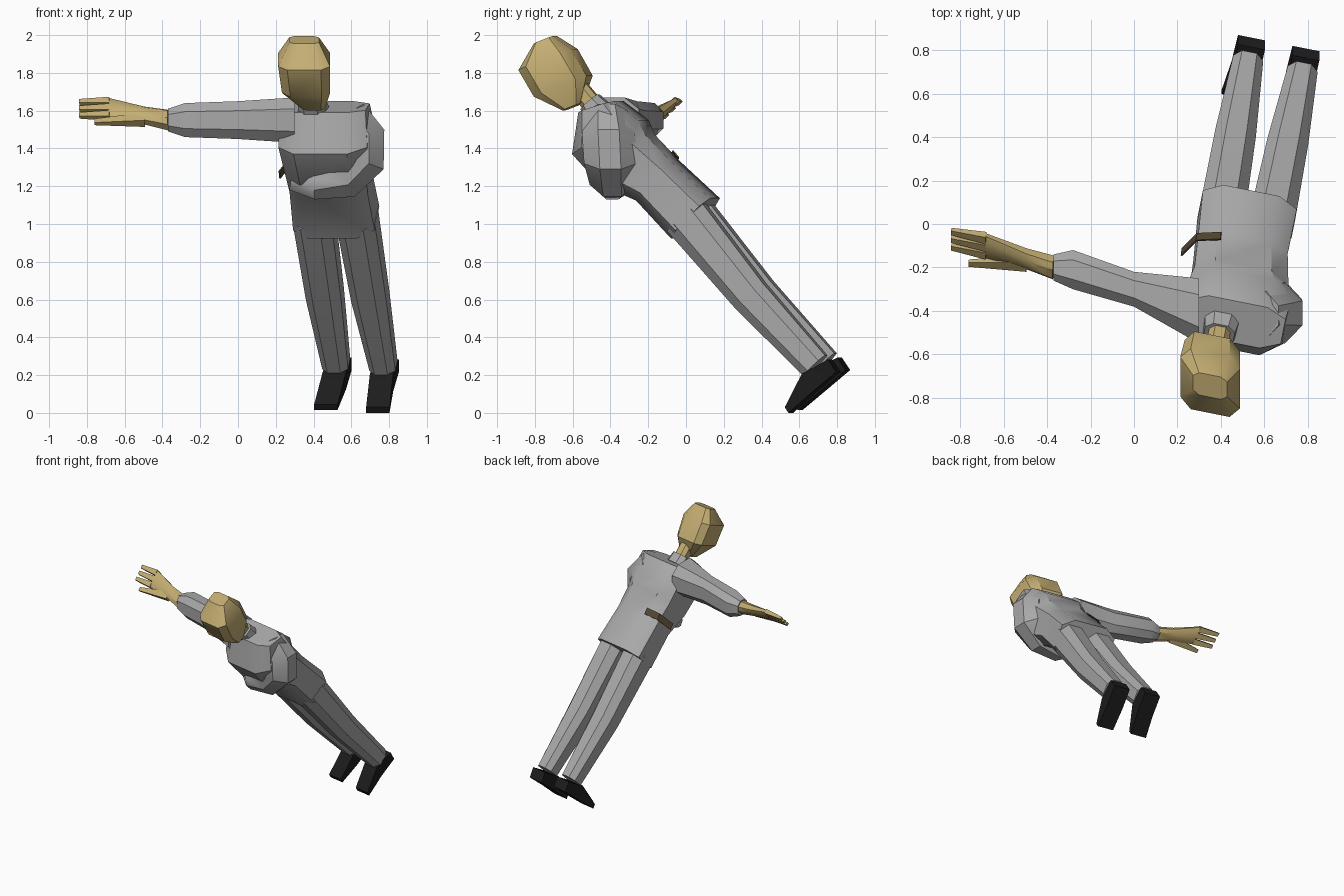
import bpy, bmesh, math
from mathutils import Vector

default_cube = bpy.data.objects.get("Cube")
if default_cube:
    bpy.data.objects.remove(default_cube)


def material(name, red, green, blue):
    mat = bpy.data.materials.new(name)
    mat.use_nodes = True
    colour = (red, green, blue, 1)
    mat.diffuse_color = colour
    mat.node_tree.nodes["Principled BSDF"].inputs["Base Color"].default_value = colour
    return mat


grey_cloth = material("grey cloth", 0.4, 0.4, 0.4)
tan_skin = material("tan skin", 0.55, 0.42, 0.17)
black_leather = material("black leather", 0.012, 0.012, 0.012)
brown_leather = material("brown leather", 0.08, 0.06, 0.03)

# Shared directions: the body is turned a little to its right
ACROSS = Vector((1, -0.2, 0)).normalized()
FORE_AFT = Vector((0, 1, 0))
UP = Vector((0, 0, 1))
PALM_ACROSS = (FORE_AFT + UP).normalized()


def section(bevel):
    """Corners of a unit square, cut off when bevel is below one."""
    corners = []
    for x_sign, y_sign in ((1, 1), (-1, 1), (-1, -1), (1, -1)):
        if bevel == 1:
            corners.append((x_sign, y_sign))
            continue
        pair = [(x_sign, y_sign * bevel), (x_sign * bevel, y_sign)]
        corners.extend(pair if x_sign == y_sign else reversed(pair))
    return corners


def loft(name, mat, path, widths, depths, across, through=None, bevel=0.5):
    """Skin sections of given half sizes along a path of points."""
    path = [Vector(point) for point in path]
    bm = bmesh.new()
    rings = []
    for i, centre in enumerate(path):
        tangent = path[min(i + 1, len(path) - 1)] - path[max(i - 1, 0)]
        normal = through or tangent.cross(across).normalized()
        rings.append([bm.verts.new(centre + across * (u * widths[i]) + normal * (v * depths[i]))
                      for u, v in section(bevel)])
    for low, high in zip(rings, rings[1:]):
        for k in range(len(low)):
            bm.faces.new((low[k - 1], low[k], high[k], high[k - 1]))
    bm.faces.new(rings[0])
    bm.faces.new(rings[-1])
    bmesh.ops.recalc_face_normals(bm, faces=bm.faces)

    mesh = bpy.data.meshes.new(name)
    bm.to_mesh(mesh)
    bm.free()
    mesh.materials.append(mat)
    part = bpy.data.objects.new(name, mesh)
    bpy.context.collection.objects.link(part)
    bpy.ops.object.select_all(action="DESELECT")
    part.select_set(True)
    bpy.context.view_layer.objects.active = part
    bpy.ops.object.shade_smooth_by_angle(angle=math.radians(35))


# Jacket body, leaning forward from hem to shoulders
hem = Vector((0.52, 0.05, 1.03))
waist = Vector((0.49, -0.15, 1.23))
belly = Vector((0.48, -0.31, 1.34))
chest = Vector((0.47, -0.4, 1.46))
shoulders = Vector((0.46, -0.45, 1.62))
loft("jacket", grey_cloth, [hem, waist, belly, chest, shoulders],
     [0.22, 0.21, 0.22, 0.24, 0.23], [0.15, 0.14, 0.18, 0.2, 0.1], ACROSS, bevel=0.6)

# Outstretched right sleeve, level from shoulder to cuff
arm_height = 1.55
cuff = Vector((-0.37, -0.2, arm_height))
elbow = Vector((-0.28, -0.21, arm_height))
armhole = Vector((0, -0.3, arm_height))
arm_root = Vector((0.3, -0.4, arm_height))
loft("right_sleeve", grey_cloth, [arm_root, armhole, elbow, cuff],
     [0.15, 0.08, 0.09, 0.06], [0.12, 0.1, 0.09, 0.06], FORE_AFT, UP)

# Left sleeve: full upper arm, then a forearm wrapped across the belly
upper_arm = [(0.57, -0.42, 1.58), (0.64, -0.41, 1.46), (0.64, -0.4, 1.34)]
forearm = [(0.56, -0.39, 1.25), (0.4, -0.39, 1.21), (0.28, -0.3, 1.23)]
sleeve_sizes = [0.11, 0.14, 0.14, 0.12, 0.08, 0.05]
loft("left_sleeve", grey_cloth, upper_arm + forearm, sleeve_sizes, sleeve_sizes,
     FORE_AFT, bevel=0.4)

# Neck and collar share one axis
neck_base = Vector((0.4, -0.46, 1.59))
neck_top = Vector((0.37, -0.62, 1.78))
loft("neck", tan_skin, [neck_base, neck_top], [0.05] * 2, [0.05] * 2, ACROSS)
collar_top = neck_base.lerp(neck_top, 0.3)
loft("collar", grey_cloth, [neck_base, collar_top], [0.08, 0.07], [0.07, 0.06], ACROSS)

# Bowed head, chin to crown
chin = Vector((0.4, -0.6, 1.62))
jaw = Vector((0.36, -0.65, 1.73))
brow = Vector((0.35, -0.73, 1.87))
crown = Vector((0.35, -0.745, 1.975))
loft("head", tan_skin, [chin, jaw, brow, crown], [0.06, 0.13, 0.14, 0.08],
     [0.05, 0.15, 0.15, 0.055], ACROSS, Vector((0, 0.93, 0.37)), bevel=0.65)

# Right hand: forearm and palm, then a fan of fingers and a thumb
knuckles = Vector((-0.68, -0.1, 1.61))
wrist = cuff.lerp(knuckles, 0.4)
loft("right_hand", tan_skin, [cuff, wrist, knuckles],
     [0.055, 0.05, 0.07], [0.045, 0.035, 0.02], PALM_ACROSS)
finger_reach = Vector((-0.16, 0.03, 0))
for finger, offset in (("little", 0.05), ("middle", 0), ("index", -0.05)):
    root = knuckles + PALM_ACROSS * offset
    loft(finger + "_finger", tan_skin, [root, root + finger_reach],
         [0.022, 0.014], [0.018, 0.01], PALM_ACROSS, bevel=1)
thumb_root = wrist - PALM_ACROSS * 0.03
loft("thumb", tan_skin, [thumb_root, Vector((-0.76, -0.18, 1.54))],
     [0.03, 0.014], [0.025, 0.01], PALM_ACROSS, bevel=1)

# Trouser legs with a slight bow, and a wedge shoe under each ankle
hips = {"left": Vector((0.63, 0, 1.04)), "right": Vector((0.4, 0.03, 1.05))}
ankles = {"left": Vector((0.77, 0.685, 0.25)), "right": Vector((0.52, 0.735, 0.26))}
toes = {"left": Vector((-0.03, -0.14, -0.235)), "right": Vector((-0.055, -0.14, -0.23))}
heel_offset = Vector((0.02, 0.1, 0))
instep_offset = Vector((-0.01, -0.03, -0.09))
sole_normal = Vector((0, -0.55, 0.83))
for side, hip in hips.items():
    ankle = ankles[side]
    knee = hip.lerp(ankle, 0.5) - UP * 0.025
    loft(side + "_leg", grey_cloth, [hip, knee, ankle],
         [0.105, 0.095, 0.07], [0.12, 0.1, 0.08], ACROSS)
    foot = [ankle + offset for offset in (heel_offset, instep_offset, toes[side])]
    loft(side + "_shoe", black_leather, foot,
         [0.063] * 3, [0.04, 0.055, 0.018], ACROSS, sole_normal, bevel=1)

# Strap around the back of the waist
spine = (shoulders - hem).normalized()
strap = [(0.4, -0.055, 1.37), (0.29, -0.06, 1.35), (0.22, -0.13, 1.26)]
loft("back_strap", brown_leather, strap, [0.025] * 3, [0.004] * 3, spine, bevel=1)
